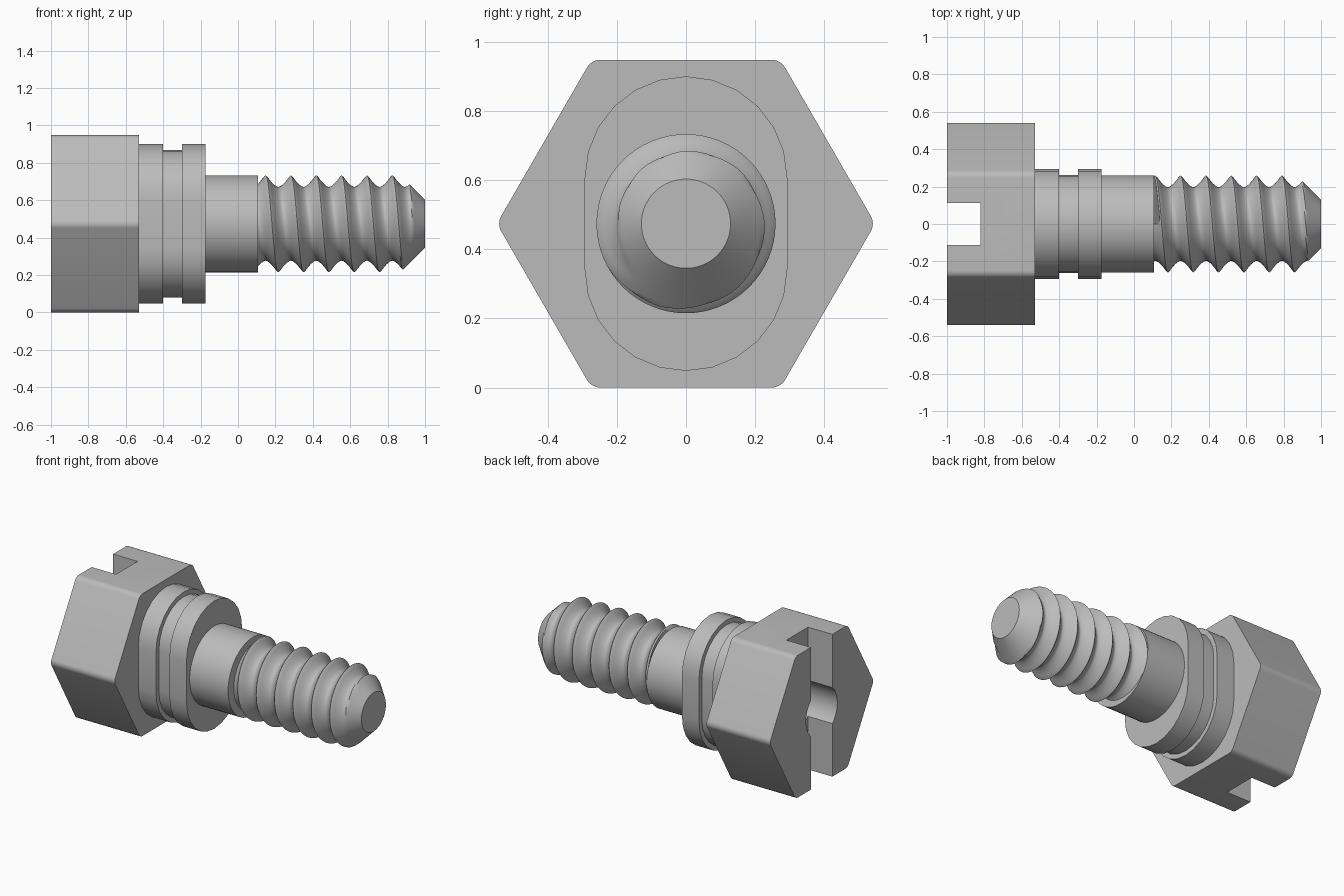
import bpy, bmesh, math
from mathutils import Vector

cube = bpy.data.objects.get("Cube")
if cube:
    bpy.data.objects.remove(cube, do_unlink=True)

AXIS_Z = 0.474
steel = bpy.data.materials.new("grey steel")
steel.use_nodes = True
steel.diffuse_color = (0.5, 0.5, 0.5, 1)
steel.node_tree.nodes["Principled BSDF"].inputs["Base Color"].default_value = (0.5, 0.5, 0.5, 1)


def finish(name, bm, angle=30):
    bmesh.ops.recalc_face_normals(bm, faces=bm.faces)
    mesh = bpy.data.meshes.new(name)
    bm.to_mesh(mesh)
    bm.free()
    mesh.materials.append(steel)
    ob = bpy.data.objects.new(name, mesh)
    bpy.context.collection.objects.link(ob)
    ob.location.z = AXIS_Z
    smooth(ob, angle)
    return ob


def smooth(ob, angle):
    bpy.ops.object.select_all(action="DESELECT")
    ob.select_set(True)
    bpy.context.view_layer.objects.active = ob
    bpy.ops.object.shade_smooth_by_angle(angle=math.radians(angle))


def prism(name, outline, x0, x1):
    """Extrude a (y, z) outline along x."""
    bm = bmesh.new()
    face = bm.faces.new([bm.verts.new((x0, y, z)) for y, z in outline])
    new = bmesh.ops.extrude_face_region(bm, geom=[face])["geom"]
    verts = [v for v in new if isinstance(v, bmesh.types.BMVert)]
    bmesh.ops.translate(bm, verts=verts, vec=(x1 - x0, 0, 0))
    return finish(name, bm)


def circle(r, n):
    return [(r * math.cos(math.tau * i / n), r * math.sin(math.tau * i / n)) for i in range(n)]


def stadium(r, offset=0.133, n=12):
    """Upright slot shape: two half circles joined by straight sides."""
    pts = []
    for centre, start in ((offset, 0), (-offset, math.pi)):
        for i in range(n + 1):
            a = start + math.pi * i / n
            pts.append((r * math.cos(a), centre + r * math.sin(a)))
    return pts


def rounded_hexagon(apothem, r, n=6):
    pts = []
    for k in range(6):
        mid = math.tau * k / 6
        reach = (apothem - r) / math.cos(math.pi / 6)
        for i in range(n + 1):
            a = mid + math.pi / 3 * (i / n - 0.5)
            pts.append((reach * math.cos(mid) + r * math.cos(a),
                        reach * math.sin(mid) + r * math.sin(a)))
    return pts


# Hexagonal head with a driver slot and a central bore
head = prism("hex_head", rounded_hexagon(AXIS_Z, 0.045), -1, -0.53)
slot = prism("slot_cutter", [(-0.113, -0.6), (0.113, -0.6), (0.113, 0.6), (-0.113, 0.6)], -1.1, -0.82)
bore = prism("bore_cutter", circle(0.165, 48), -1.1, -0.5)
for cutter in (slot, bore):
    cutter.hide_render = True
    mod = head.modifiers.new(cutter.name, "BOOLEAN")
    mod.operation = "DIFFERENCE"
    mod.solver = "EXACT"
    mod.object = cutter
    bpy.context.view_layer.objects.active = head
    bpy.ops.object.modifier_apply(modifier=mod.name)
    bpy.data.objects.remove(cutter, do_unlink=True)
smooth(head, 30)

# Flat-sided collar with a groove, then the plain shank
prism("collar_inner", stadium(0.293), -0.53, -0.4)
prism("collar_groove", stadium(0.262), -0.4, -0.3)
prism("collar_outer", stadium(0.293), -0.3, -0.175)
prism("shank", circle(0.259, 64), -0.175, 0.108)

# Threaded end: helical grid trimmed by a conical tip
PITCH, CREST, ROOT = 0.1355, 0.259, 0.197
START, END, CREST_X = 0.108, 1.0, 0.1475
SIDES, STEPS = 64, 16


def thread_radius(x, turn):
    phase = ((x - CREST_X) / PITCH - turn) % 1
    t = min(abs(2 * phase - 1) / 0.95, 1)
    return min(ROOT + (CREST - ROOT) * t ** 1.6, 0.129 + END - x)


bm = bmesh.new()
columns = range(-STEPS - 1, int((END - START) / PITCH * STEPS) + STEPS)
rings = []
for k in columns:
    ring = []
    for i in range(SIDES + 1):
        turn = i / SIDES
        x = min(max(CREST_X + PITCH * (k / STEPS + turn), START), END)
        r = thread_radius(x, turn)
        a = math.tau * turn
        ring.append(bm.verts.new((x, -r * math.sin(a), r * math.cos(a))))
    rings.append(ring)
for a, b in zip(rings, rings[1:]):
    for i in range(SIDES):
        bm.faces.new((a[i], a[i + 1], b[i + 1], b[i]))
bmesh.ops.remove_doubles(bm, verts=bm.verts, dist=0.0002)
bmesh.ops.holes_fill(bm, edges=[e for e in bm.edges if e.is_boundary], sides=0)
finish("threaded_end", bm, 35)
